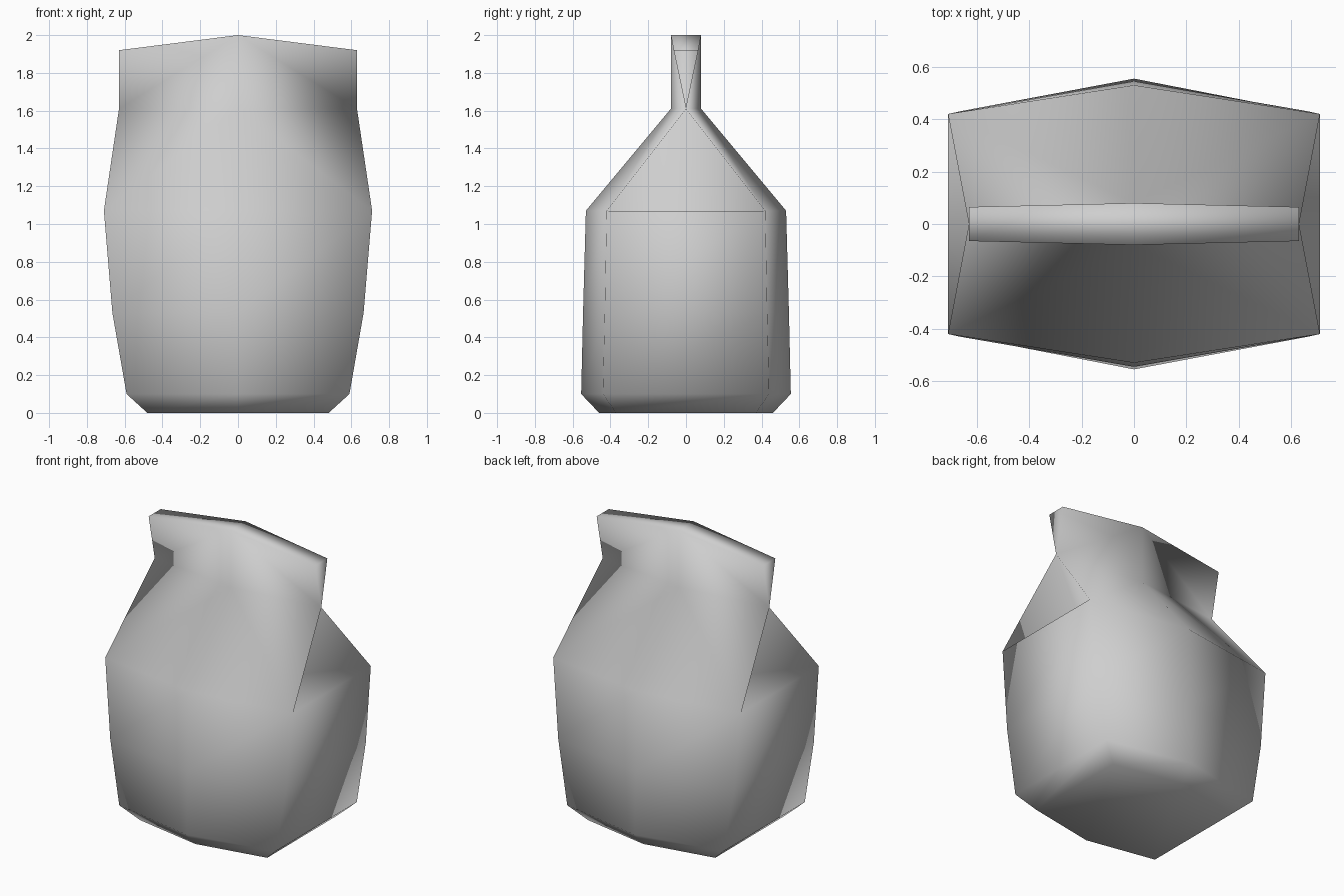
import bpy, bmesh

cube = bpy.data.objects.get("Cube")
if cube:
    bpy.data.objects.remove(cube)

# Paper material
paper = bpy.data.materials.new("pale_grey_paper")
paper.use_nodes = True
colour = (0.62, 0.62, 0.62, 1)
paper.diffuse_color = colour
paper.node_tree.nodes["Principled BSDF"].inputs["Base Color"].default_value = colour

bm = bmesh.new()


def ring(z, x, y, mid, mid_z=None):
    """Six-sided outline: four corners plus the front and back centres."""
    mid_z = z if mid_z is None else mid_z
    points = [(x, -y, z), (x, y, z), (0, mid, mid_z),
              (-x, y, z), (-x, -y, z), (0, -mid, mid_z)]
    return [bm.verts.new(p) for p in points]


# Body walls: height, corner x, corner y, centre y
body = [(0, 0.48, 0.37, 0.46), (0.1, 0.59, 0.44, 0.555),
        (0.53, 0.665, 0.43, 0.545), (1.07, 0.71, 0.42, 0.53)]
rings = [ring(*level) for level in body]
for low, high in zip(rings, rings[1:]):
    for i in range(6):
        j = (i + 1) % 6
        bm.faces.new((low[i], low[j], high[j], high[i]))
base, shoulder = rings[0], rings[-1]
bm.faces.new((base[5], base[0], base[1], base[2]))
bm.faces.new((base[2], base[3], base[4], base[5]))

# Folded top edge and the pinched line below it
top = ring(1.92, 0.63, 0.065, 0.08, 2.0)
neck_back = bm.verts.new((0, 0.08, 1.61))
neck_front = bm.verts.new((0, -0.08, 1.61))
bm.faces.new((top[5], top[0], top[1], top[2]))
bm.faces.new((top[2], top[3], top[4], top[5]))

# Sloping panels, neck and tucked gusset on each side
for side, a, b in ((1, 0, 1), (-1, 4, 3)):
    pinch = bm.verts.new((side * 0.63, 0, 1.61))
    tuck = bm.verts.new((side * 0.36, 0, 1.07))
    for corner, mid, neck in ((a, 5, neck_front), (b, 2, neck_back)):
        bm.faces.new((shoulder[corner], shoulder[mid], neck, pinch))
        bm.faces.new((pinch, neck, top[mid], top[corner]))
        bm.faces.new((pinch, tuck, shoulder[corner]))
    bm.faces.new((shoulder[a], shoulder[b], tuck))
    bm.faces.new((pinch, top[a], top[b]))

bmesh.ops.recalc_face_normals(bm, faces=bm.faces)
for face in bm.faces:
    face.smooth = True

mesh = bpy.data.meshes.new("paper_bag")
bm.to_mesh(mesh)
bm.free()
mesh.materials.append(paper)
bag = bpy.data.objects.new("paper_bag", mesh)
bpy.context.collection.objects.link(bag)
